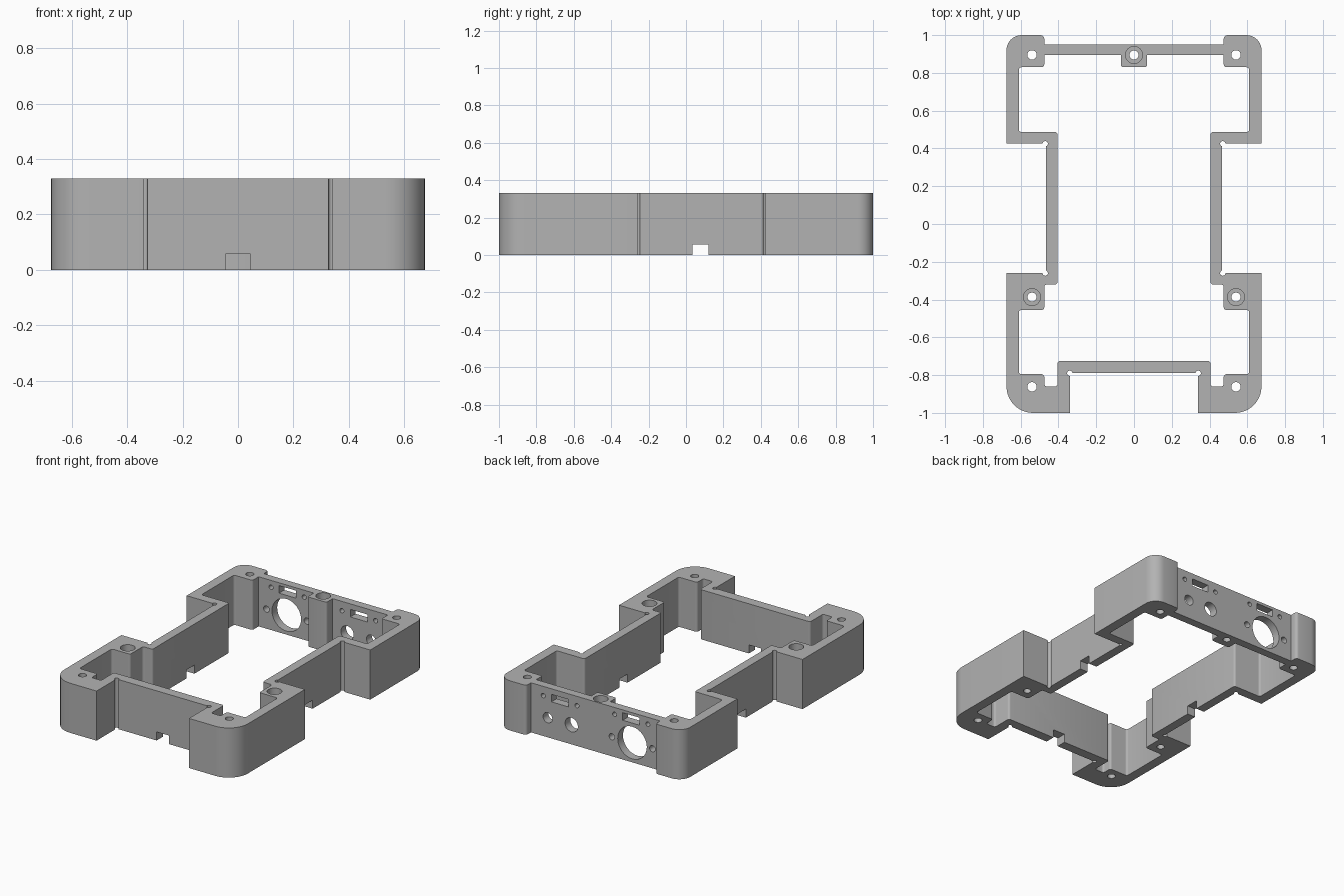
import bpy
import bmesh
import math
from mathutils import Vector

cube = bpy.data.objects.get("Cube")
if cube:
    bpy.data.objects.remove(cube, do_unlink=True)

H = 0.33        # frame height
F = 0.014       # small fillet radius

grey = bpy.data.materials.new("plain grey")
grey.use_nodes = True
COLOR = (0.45, 0.45, 0.45, 1)
grey.diffuse_color = COLOR
grey.node_tree.nodes["Principled BSDF"].inputs["Base Color"].default_value = COLOR


def add_object(name, bm):
    bmesh.ops.recalc_face_normals(bm, faces=bm.faces)
    mesh = bpy.data.meshes.new(name)
    bm.to_mesh(mesh)
    bm.free()
    mesh.materials.append(grey)
    obj = bpy.data.objects.new(name, mesh)
    bpy.context.collection.objects.link(obj)
    return obj


def mirrored(half):
    """Close a right-hand half outline by mirroring it across x."""
    return half + [(-x, y, r) for x, y, r in reversed(half)]


def rounded(outline):
    """Replace each corner (x, y, radius) by an arc."""
    pts = []
    n = len(outline)
    for i, (x, y, r) in enumerate(outline):
        p = Vector((x, y))
        if r == 0:
            pts.append(p)
            continue
        a = (Vector(outline[i - 1][:2]) - p).normalized()
        b = (Vector(outline[(i + 1) % n][:2]) - p).normalized()
        steps = 10 if r > 0.05 else 4
        for k in range(steps + 1):
            t = math.pi / 2 * k / steps
            pts.append(p + a * r * (1 - math.sin(t)) + b * r * (1 - math.cos(t)))
    return pts


def prism(name, outline, z0, z1):
    bm = bmesh.new()
    face = bm.faces.new([bm.verts.new((p.x, p.y, z0)) for p in rounded(outline)])
    top = bmesh.ops.extrude_face_region(bm, geom=[face])["geom"]
    verts = [v for v in top if isinstance(v, bmesh.types.BMVert)]
    bmesh.ops.translate(bm, verts=verts, vec=(0, 0, z1 - z0))
    return add_object(name, bm)


def cylinder(x, y, z, r, depth, along_y=False):
    bm = bmesh.new()
    bmesh.ops.create_cone(bm, cap_ends=True, segments=40 if r > 0.04 else 24,
                          radius1=r, radius2=r, depth=depth)
    obj = add_object("hole_cutter", bm)
    obj.location = (x, y, z)
    if along_y:
        obj.rotation_euler.x = math.pi / 2
    return obj


def box(x, y, z, sx, sy, sz):
    bm = bmesh.new()
    bmesh.ops.create_cube(bm, size=1)
    bmesh.ops.scale(bm, vec=(sx, sy, sz), verts=bm.verts)
    obj = add_object("slot_cutter", bm)
    obj.location = (x, y, z)
    return obj


# Outer outline, right half from back to front
outer = [(0.475, 0.95, 0), (0.475, 1, 0.02), (0.675, 1, 0.08),
         (0.675, 0.425, 0), (0.465, 0.425, 0), (0.465, -0.26, 0),
         (0.675, -0.26, 0), (0.675, -1, 0.14), (0.34, -1, 0), (0.34, -0.79, 0)]
# Inner opening with corner posts and a middle boss
inner = [(0.07, 0.83, F), (0.07, 0.895, 0), (0.475, 0.895, 0), (0.475, 0.83, F),
         (0.61, 0.83, F), (0.61, 0.487, F), (0.405, 0.487, F), (0.405, -0.32, F),
         (0.475, -0.32, F), (0.475, -0.455, F), (0.61, -0.455, F),
         (0.61, -0.795, F), (0.475, -0.795, F), (0.475, -0.86, F),
         (0.405, -0.86, F), (0.405, -0.725, F)]
frame = prism("enclosure_frame", mirrored(outer), 0, H)
cutters = [prism("opening_cutter", mirrored(inner), -0.1, H + 0.1)]

# Screw holes and corner relief grooves
for s in (-1, 1):
    for x, y, r in [(0.54, 0.895, 0.025), (0.54, -0.862, 0.025),
                    (0.54, -0.387, 0.024), (0.47, 0.425, F),
                    (0.47, -0.26, F), (0.34, -0.79, F)]:
        cutters.append(cylinder(s * x, y, H / 2, r, 1))
cutters.append(cylinder(0, 0.895, H / 2, 0.024, 1))

# Counterbores
for x, y in [(0, 0.895), (0.54, -0.387), (-0.54, -0.387)]:
    cutters.append(cylinder(x, y, H, 0.045, 0.2))

# Cable notches along the bottom edge
cutters.append(box(0, -0.76, 0, 0.09, 0.16, 0.114))
for s in (-1, 1):
    cutters.append(box(s * 0.435, 0.078, 0, 0.16, 0.085, 0.114))

# Round connector holes in the back wall
for x, z, r in [(-0.27, 0.13, 0.107), (0.177, 0.13, 0.047), (0.352, 0.13, 0.034),
                (-0.12, 0.13, 0.021), (-0.418, 0.13, 0.021),
                (0.385, 0.268, 0.015), (0.137, 0.268, 0.015),
                (-0.14, 0.284, 0.015), (-0.384, 0.284, 0.015)]:
    cutters.append(cylinder(x, 0.92, z, r, 0.14, True))

# Rectangular connector slots in the back wall
for x, z in [(0.262, 0.268), (-0.262, 0.286)]:
    cutters.append(box(x, 0.92, z, 0.125, 0.14, 0.05))

# Cut everything out of the frame
bpy.context.view_layer.objects.active = frame
for cutter in cutters:
    mod = frame.modifiers.new("cut", 'BOOLEAN')
    mod.operation = 'DIFFERENCE'
    mod.solver = 'EXACT'
    mod.object = cutter
    cutter.hide_render = True
    bpy.context.view_layer.update()
    bpy.ops.object.modifier_apply(modifier=mod.name)
    bpy.data.objects.remove(cutter, do_unlink=True)

# Smooth the rounded corners, keep the edges sharp
for obj in bpy.context.selected_objects:
    obj.select_set(False)
frame.select_set(True)
bpy.ops.object.shade_smooth_by_angle(angle=math.radians(30))
